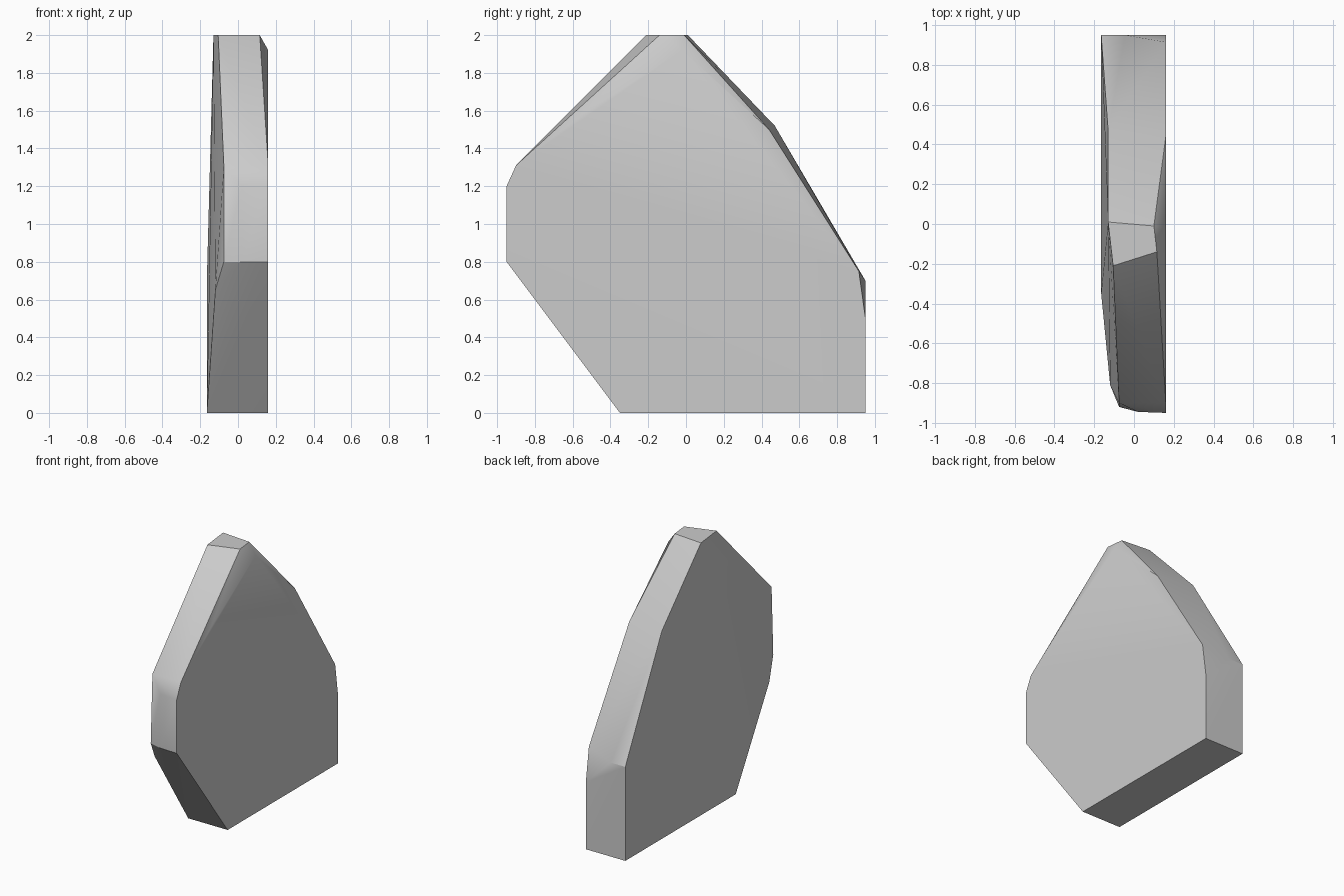
import bpy, bmesh, math

cube = bpy.data.objects.get("Cube")
if cube:
    bpy.data.objects.remove(cube, do_unlink=True)

# One plain stone colour
stone = bpy.data.materials.new("stone grey")
stone.use_nodes = True
colour = (0.6, 0.6, 0.6, 1)
stone.diffuse_color = colour
stone.node_tree.nodes["Principled BSDF"].inputs["Base Color"].default_value = colour

# Flat left side: outline as (y, z) at one x
LEFT_X = 0.16
left_outline = [(-0.35, 0), (0.95, 0), (0.95, 0.5), (0.915, 0.75), (0.44, 1.5),
                (-0.02, 1.92), (-0.55, 1.58), (-0.9, 1.31), (-0.95, 1.2), (-0.95, 0.8)]
# Worn right side
right_side = [(-0.165, -0.35, 0), (-0.165, 0.95, 0), (-0.165, 0.95, 0.7),
              (-0.13, 0.47, 1.52), (-0.075, -0.9, 1.31), (-0.075, -0.92, 0.8),
              (-0.12, -0.81, 0.65)]
# Chipped top and rounded front and back corners
top = [(-0.13, 0.01, 2), (0.1, -0.01, 2), (0.115, -0.14, 2), (-0.105, -0.21, 2)]
chips = [(0.02, -0.945, 0.8), (0.02, -0.945, 1.2), (-0.045, 0.95, 0.7)]

# Wrap the corners in a convex chiselled block
bm = bmesh.new()
for co in [(LEFT_X, y, z) for y, z in left_outline] + right_side + top + chips:
    bm.verts.new(co)
hull = bmesh.ops.convex_hull(bm, input=bm.verts[:])
loose = [v for v in bm.verts if not v.link_faces]
bmesh.ops.delete(bm, geom=loose, context='VERTS')
bmesh.ops.dissolve_limit(bm, angle_limit=math.radians(1),
                         verts=bm.verts[:], edges=bm.edges[:])
bmesh.ops.recalc_face_normals(bm, faces=bm.faces[:])

mesh = bpy.data.meshes.new("stone_slab")
bm.to_mesh(mesh)
bm.free()
mesh.materials.append(stone)
slab = bpy.data.objects.new("stone_slab", mesh)
bpy.context.collection.objects.link(slab)

# Soft facets, crisp main edges
bpy.ops.object.select_all(action='DESELECT')
slab.select_set(True)
bpy.context.view_layer.objects.active = slab
bpy.ops.object.shade_smooth_by_angle(angle=math.radians(30))
